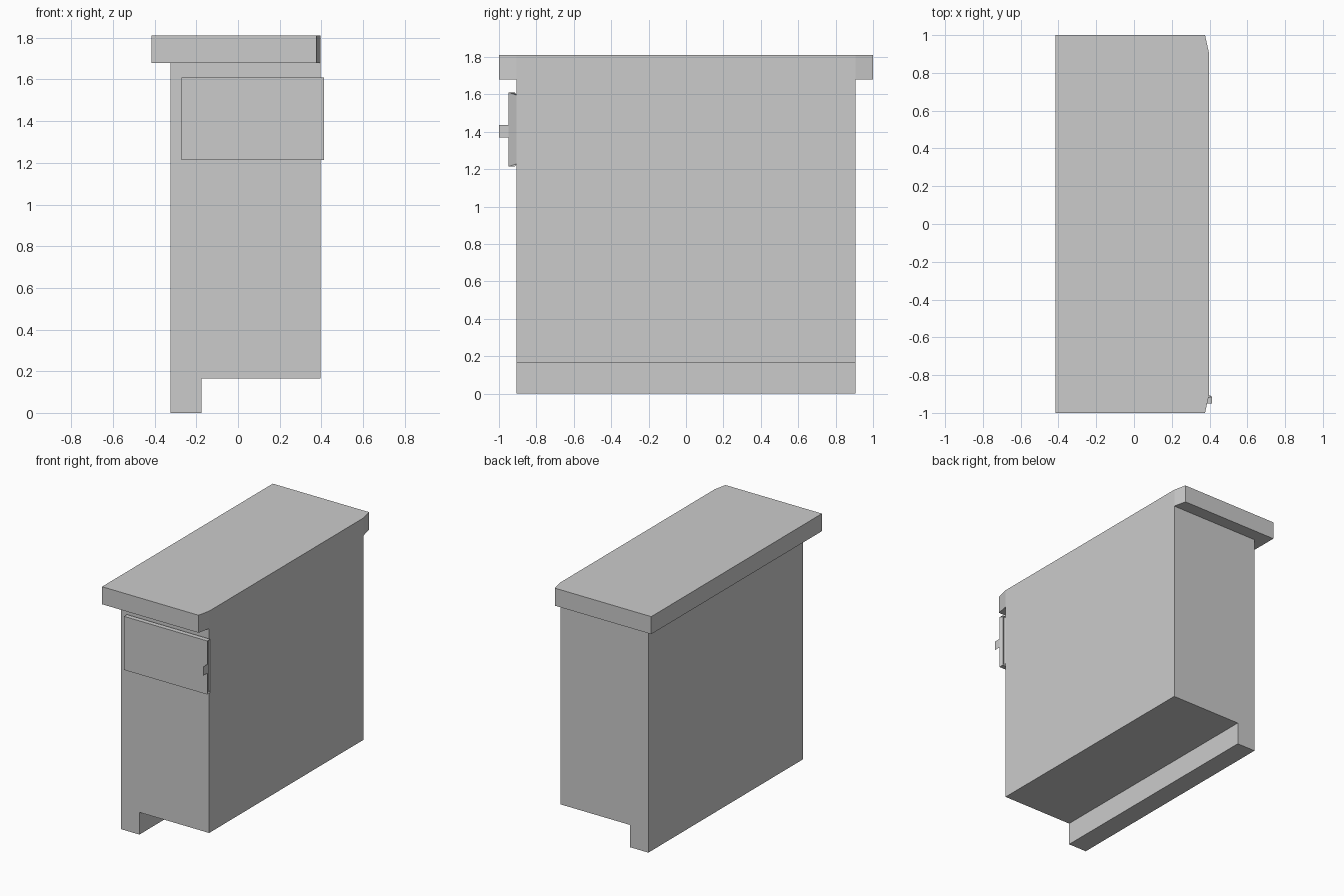
import bpy, bmesh
from mathutils import Vector

if "Cube" in bpy.data.objects:
    bpy.data.objects.remove(bpy.data.objects["Cube"])


def prism(name, outline, direction, skip=lambda pts: False):
    """Extrude a closed outline along a direction, omitting hidden faces."""
    bm = bmesh.new()
    a = [bm.verts.new(p) for p in outline]
    b = [bm.verts.new(Vector(p) + Vector(direction)) for p in outline]
    n = len(a)
    bm.faces.new(a[::-1])
    bm.faces.new(b)
    for i in range(n):
        j = (i + 1) % n
        bm.faces.new((a[i], a[j], b[j], b[i]))
    bmesh.ops.recalc_face_normals(bm, faces=bm.faces)
    hidden = [f for f in bm.faces if skip([v.co for v in f.verts])]
    bmesh.ops.delete(bm, geom=hidden, context='FACES')
    return finish(name, bm)


def finish(name, bm):
    mesh = bpy.data.meshes.new(name)
    bm.to_mesh(mesh)
    bm.free()
    obj = bpy.data.objects.new(name, mesh)
    bpy.context.collection.objects.link(obj)
    return obj


LEFT, SIDE, DRAWER = -0.325, 0.397, 0.413
DEPTH, KICK, UNDER, TOP = 0.905, 0.165, 1.68, 1.81


def on_right(pts):
    return min(p.x for p in pts) > 0.39


# Cabinet body with the plinth running along its left side
body = [(LEFT, 0), (-0.175, 0), (-0.175, KICK), (SIDE, KICK), (SIDE, UNDER), (LEFT, UNDER)]
prism("cabinet_body", [(x, -DEPTH, z) for x, z in body], (0, 2 * DEPTH, 0),
      lambda pts: on_right(pts) or min(p.z for p in pts) > 1.67)

# Worktop with two clipped corners
top = [(-0.415, -1), (0.376, -1), (SIDE, -DEPTH), (SIDE, DEPTH), (0.376, 1), (-0.415, 1)]
prism("worktop", [(x, y, UNDER) for x, y in top], (0, 0, TOP - UNDER), on_right)

# Drawer front
drawer = [(-0.95, 1.213), (-0.915, 1.213), (-0.915, 1.61), (-0.95, 1.61)]
prism("drawer_front", [(-0.27, y, z) for y, z in drawer], (DRAWER + 0.27, 0, 0), on_right)

# Right-hand panel, following the cabinet, drawer and handle section
panel = [
    (SIDE, -DEPTH, TOP), (SIDE, -DEPTH, UNDER), (SIDE, -DEPTH, 1.595),
    (DRAWER, -0.915, 1.61), (DRAWER, -0.95, 1.61), (DRAWER, -0.95, 1.437),
    (DRAWER, -1, 1.437), (DRAWER, -1, 1.37), (DRAWER, -0.95, 1.37),
    (DRAWER, -0.95, 1.213), (DRAWER, -0.915, 1.213), (SIDE, -DEPTH, 1.228),
    (SIDE, -DEPTH, KICK), (SIDE, DEPTH, KICK), (SIDE, DEPTH, UNDER), (SIDE, DEPTH, TOP)]
bm = bmesh.new()
face = bm.faces.new([bm.verts.new(p) for p in panel])
bm.normal_update()
if face.normal.x < 0:
    face.normal_flip()
bmesh.ops.triangulate(bm, faces=[face], ngon_method='BEAUTY')
finish("side_panel", bm)
